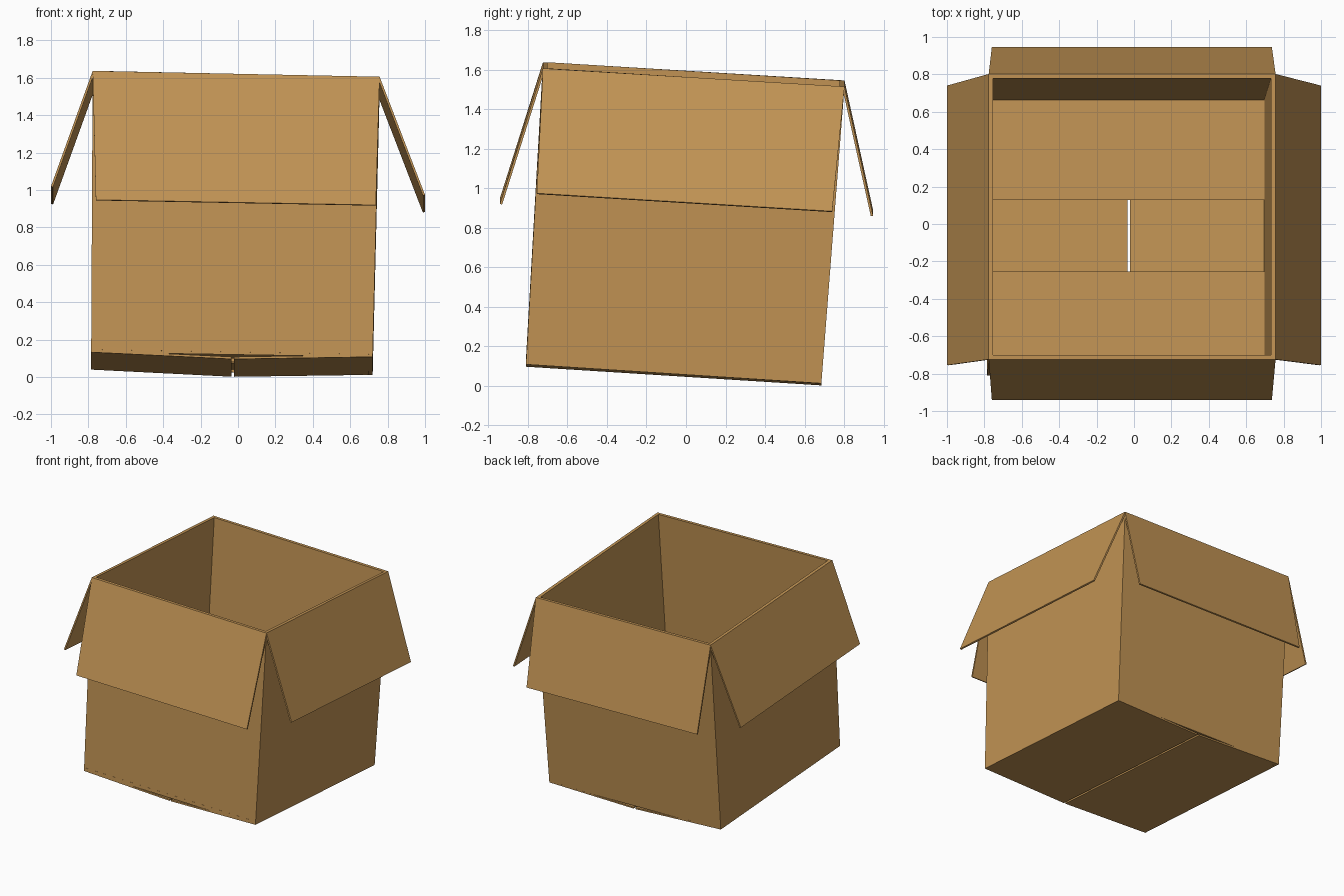
import bpy, bmesh
from mathutils import Vector as V

if "Cube" in bpy.data.objects:
    bpy.data.objects.remove(bpy.data.objects["Cube"])

card = bpy.data.materials.new("cardboard")
card.diffuse_color = (0.535, 0.292, 0.088, 1)
card.use_nodes = True
card.node_tree.nodes["Principled BSDF"].inputs["Base Color"].default_value = card.diffuse_color


def finish(name, bm):
    bmesh.ops.recalc_face_normals(bm, faces=bm.faces)
    me = bpy.data.meshes.new(name)
    bm.to_mesh(me)
    bm.free()
    me.materials.append(card)
    ob = bpy.data.objects.new(name, me)
    bpy.context.collection.objects.link(ob)


def panel(name, quad, inward, t=0.012):
    """Flat sheet: outer quad, thickened towards the point 'inward'."""
    mid = sum(quad, V()) / 4
    n = (quad[2] - quad[0]).cross(quad[3] - quad[1]).normalized()
    if n.dot(inward - mid) < 0:
        n = -n
    bm = bmesh.new()
    a = [bm.verts.new(p) for p in quad]
    b = [bm.verts.new(p + n * t) for p in quad]
    bm.faces.new(a)
    bm.faces.new(b)
    for i in range(4):
        j = (i + 1) % 4
        bm.faces.new((a[i], a[j], b[j], b[i]))
    finish(name, bm)


# Corners of the tilted box, in order: front left, front right, back right, back left
bot = [V((-.785, -.81, .133)), V((.72, -.81, .108)), V((.72, .685, .012)), V((-.785, .685, .04))]
top = [V((-.777, -.724, 1.637)), V((.757, -.724, 1.606)), V((.757, .802, 1.514)), V((-.777, .802, 1.545))]
centre = sum(bot + top, V()) / 8

# Four walls as one tube with thickness
W = 0.024
inset = [V((W, W, 0)), V((-W, W, 0)), V((-W, -W, 0)), V((W, -W, 0))]
bm = bmesh.new()
rings = [bot, top, [p + d for p, d in zip(top, inset)], [p + d for p, d in zip(bot, inset)]]
rings = [[bm.verts.new(p) for p in r] for r in rings]
for k in range(4):
    r, s = rings[k], rings[(k + 1) % 4]
    for i in range(4):
        j = (i + 1) % 4
        bm.faces.new((r[i], r[j], s[j], s[i]))
finish("box_walls", bm)

# Open top flaps folded outwards and down: the two ends of each free edge
flaps = {
    "front_flap": (0, 1, (.737, -.942, .92), (-.76, -.942, .948)),
    "right_flap": (1, 2, (1.0, .74, .883), (1.0, -.755, .974)),
    "back_flap": (2, 3, (-.76, .947, .888), (.737, .947, .86)),
    "left_flap": (3, 0, (-1.0, -.755, 1.02), (-1.0, .74, .927)),
}
for name, (i, j, c, d) in flaps.items():
    panel(name, [top[i], top[j], V(c), V(d)], centre)

# Outer bottom flaps, sagging to a narrow slit in the middle
sag = V((0, 0, -.024))
for name, i, j, f in (("bottom_left_flap", 0, 3, .498), ("bottom_right_flap", 1, 2, .508)):
    f0 = bot[0].lerp(bot[1], f) + sag
    b0 = bot[3].lerp(bot[2], f) + sag
    panel(name, [bot[i], f0, b0, bot[j]], centre)

# Inner bottom flaps, from front and back, lying on the outer pair
up = V((0, 0, .014))
for name, i, j, f in (("bottom_front_flap", 0, 1, .372), ("bottom_back_flap", 3, 2, .627)):
    l0 = bot[0].lerp(bot[3], f)
    r0 = bot[1].lerp(bot[2], f)
    m = V((.012, 0, 0))
    panel(name, [bot[i] + up + m, bot[j] + up - m, r0 + up - m, l0 + up + m], centre)
